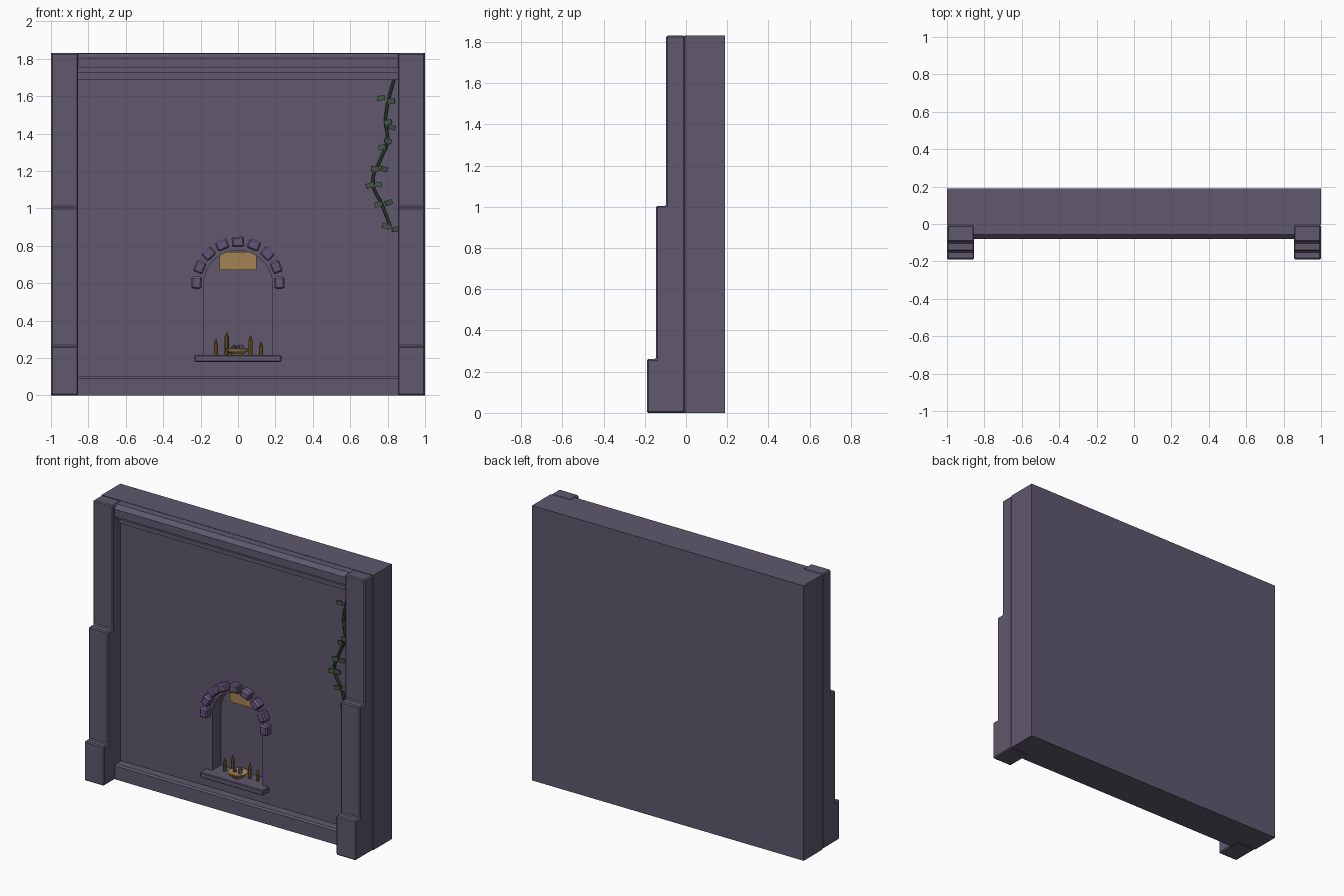
import bpy, bmesh, math, random
from mathutils import Vector, Matrix

if "Cube" in bpy.data.objects:
    bpy.data.objects.remove(bpy.data.objects["Cube"])
random.seed(4)

def mat(name, r, g, b):
    m = bpy.data.materials.new(name)
    m.diffuse_color = (r, g, b, 1)
    m.use_nodes = True
    m.node_tree.nodes["Principled BSDF"].inputs["Base Color"].default_value = m.diffuse_color
    return m

STONE = mat("purple grey stone", 0.115, 0.098, 0.155)
ARCH = mat("arch stone", 0.12, 0.095, 0.18)
PURPLE = mat("bright purple", 0.26, 0.13, 0.44)
GOLD = mat("gold", 0.36, 0.23, 0.085)
WAX = mat("dark amber", 0.20, 0.12, 0.025)
STEM = mat("dark green", 0.02, 0.035, 0.022)
LEAF = mat("leaf green", 0.06, 0.10, 0.06)

def finish(name, bm, *mats):
    bmesh.ops.recalc_face_normals(bm, faces=bm.faces)
    me = bpy.data.meshes.new(name)
    bm.to_mesh(me)
    bm.free()
    ob = bpy.data.objects.new(name, me)
    bpy.context.collection.objects.link(ob)
    for m in mats:
        me.materials.append(m)
    return ob

def prism(name, pts, vec, m, bevel=0.0):
    """Extrude a flat outline along vec, optionally bevelling its edges."""
    bm = bmesh.new()
    f = bm.faces.new([bm.verts.new(p) for p in pts])
    r = bmesh.ops.extrude_face_region(bm, geom=[f])
    bmesh.ops.translate(bm, vec=vec, verts=[v for v in r["geom"] if isinstance(v, bmesh.types.BMVert)])
    bmesh.ops.recalc_face_normals(bm, faces=bm.faces)
    if bevel:
        bmesh.ops.bevel(bm, geom=bm.edges[:], offset=bevel, segments=1, affect='EDGES')
    return finish(name, bm, m)

def along_x(name, yz, x0, x1, m, bevel=0.0):
    return prism(name, [(x0, y, z) for y, z in yz], (x1 - x0, 0, 0), m, bevel)

def rect(y0, y1, z0, z1):
    return [(y0, z0), (y1, z0), (y1, z1), (y0, z1)]

def lathe(name, profile, loc, m, n=8):
    """Spin (radius, z) pairs around a vertical axis."""
    bm = bmesh.new()
    rings = [[bm.verts.new((loc[0] + r * math.cos(2 * math.pi * i / n),
                            loc[1] + r * math.sin(2 * math.pi * i / n), loc[2] + z))
              for i in range(n)] for r, z in profile]
    for a, b in zip(rings, rings[1:]):
        for i in range(n):
            bm.faces.new((a[i], a[(i + 1) % n], b[(i + 1) % n], b[i]))
    bm.faces.new(rings[0])
    bm.faces.new(rings[-1])
    return finish(name, bm, m)

# Wall slab with an arched niche cut into it
WALL_Y, NICHE_Y, CZ, R = -0.006, 0.085, 0.59, 0.185
wall = along_x("wall", rect(WALL_Y, 0.19, 0, 1.83), -1, 1, STONE)
arch = [(-R, -0.1, 0.2), (R, -0.1, 0.2)]
arch += [(R * math.cos(math.pi * i / 16), -0.1, CZ + R * math.sin(math.pi * i / 16)) for i in range(17)]
cutter = prism("niche_cutter", arch, (0, NICHE_Y + 0.1, 0), STONE)
mod = wall.modifiers.new("niche", 'BOOLEAN')
mod.operation, mod.solver, mod.object = 'DIFFERENCE', 'EXACT', cutter
bpy.context.view_layer.objects.active = wall
bpy.ops.object.modifier_apply(modifier=mod.name)
bpy.data.objects.remove(cutter)

# Stepped pilasters at both ends
steps = [(WALL_Y, 0), (-0.19, 0), (-0.19, 0.262), (-0.145, 0.262), (-0.145, 1.005),
         (-0.096, 1.005), (-0.096, 1.83), (WALL_Y, 1.83)]
for side, x0, x1 in (("left", -1, -0.855), ("right", 0.855, 1)):
    along_x(side + "_pilaster", steps, x0, x1, STONE, 0.007)

# Cornice, baseboard and sill
along_x("cornice", [(0, 1.69), (-0.03, 1.69), (-0.03, 1.727), (-0.05, 1.727), (-0.05, 1.753),
                    (-0.08, 1.753), (-0.08, 1.803), (-0.055, 1.828), (0, 1.828)], -0.858, 0.858, STONE)
along_x("baseboard", [(0, 0), (-0.07, 0), (-0.07, 0.09), (-0.06, 0.1), (0, 0.1)], -0.858, 0.858, STONE)
along_x("niche_sill", rect(-0.07, NICHE_Y + 0.005, 0.18, 0.215), -0.232, 0.232, STONE, 0.004)

# Arch stones, with purple on the upward chamfers
for i in range(9):
    a = math.pi * i / 8
    bm = bmesh.new()
    bmesh.ops.create_cube(bm, size=1, matrix=Matrix.Diagonal((0.054, 0.06, 0.066, 1)))
    bmesh.ops.bevel(bm, geom=bm.edges[:], offset=0.008, segments=1, affect='EDGES')
    turn = Matrix.Translation((0.221 * math.cos(a), -0.024, 0.603 + 0.218 * math.sin(a)))
    turn = turn @ Matrix.Rotation(-a + random.uniform(-0.05, 0.05), 4, 'Y')
    bmesh.ops.transform(bm, matrix=turn, verts=bm.verts)
    bm.normal_update()
    for f in bm.faces:
        if i != 4 and f.normal.z > 0.5 and f.normal.y < -0.4:
            f.material_index = 1
    finish("arch_stone_%d" % (i + 1), bm, ARCH, PURPLE)

# Gold plaque inside the niche
along_x("niche_plaque", rect(0.058, 0.066, 0.67, 0.767), -0.1, 0.1, GOLD)

# Candles with tapered tips
for i, (x, top) in enumerate([(-0.118, 0.305), (-0.06, 0.34), (0.067, 0.322), (0.123, 0.29)]):
    h = top - 0.213
    lathe("candle_%d" % (i + 1), [(0.011, 0), (0.011, h - 0.025), (0.006, h - 0.02),
                                  (0.007, h - 0.014), (0.001, h)], (x, 0.03, 0.213), WAX)

# Offering bowl with small stones
lathe("offering_bowl", [(0.03, 0), (0.035, 0.008), (0.055, 0.022), (0.062, 0.036),
                        (0.054, 0.036), (0.03, 0.028)], (-0.004, 0.005, 0.214), GOLD, 14)
for i, (x, y, m) in enumerate([(-0.022, 0.0, ARCH), (0.018, -0.004, PURPLE), (0.002, 0.022, ARCH)]):
    bm = bmesh.new()
    bmesh.ops.create_icosphere(bm, subdivisions=1, radius=0.015, matrix=Matrix.Translation((x, y, 0.258)))
    finish("bowl_stone_%d" % (i + 1), bm, m)

# Hanging vine stem
path = [(0.834, 1.69), (0.805, 1.58), (0.788, 1.47), (0.80, 1.36), (0.76, 1.257),
        (0.72, 1.14), (0.772, 1.016), (0.813, 0.904)]
cu = bpy.data.curves.new("vine_stem", 'CURVE')
cu.dimensions, cu.bevel_depth, cu.bevel_resolution, cu.resolution_u = '3D', 0.009, 1, 4
sp = cu.splines.new('BEZIER')
sp.bezier_points.add(len(path) - 1)
for p, (x, z) in zip(sp.bezier_points, path):
    p.co = (x, -0.015, z)
    p.handle_left_type = p.handle_right_type = 'AUTO'
cu.use_fill_caps = True
cu.materials.append(STEM)
bpy.context.collection.objects.link(bpy.data.objects.new("vine_stem", cu))

# Vine leaves: small tilted plates
leaves = [(0.765, 1.59), (0.818, 1.572), (0.802, 1.46), (0.823, 1.433), (0.802, 1.36), (0.77, 1.326),
          (0.733, 1.21), (0.781, 1.21), (0.706, 1.123), (0.749, 1.128), (0.749, 1.021), (0.807, 1.032),
          (0.791, 0.904), (0.842, 0.888)]
bm = bmesh.new()
for x, z in leaves:
    m = (Matrix.Translation((x, -0.025, z)) @ Matrix.Rotation(random.uniform(-0.4, 0.4), 4, 'Y')
         @ Matrix.Rotation(random.uniform(-0.5, 0.5), 4, 'Z') @ Matrix.Diagonal((0.04, 0.006, 0.027, 1)))
    bmesh.ops.create_cube(bm, size=1, matrix=m)
finish("vine_leaves", bm, LEAF)
